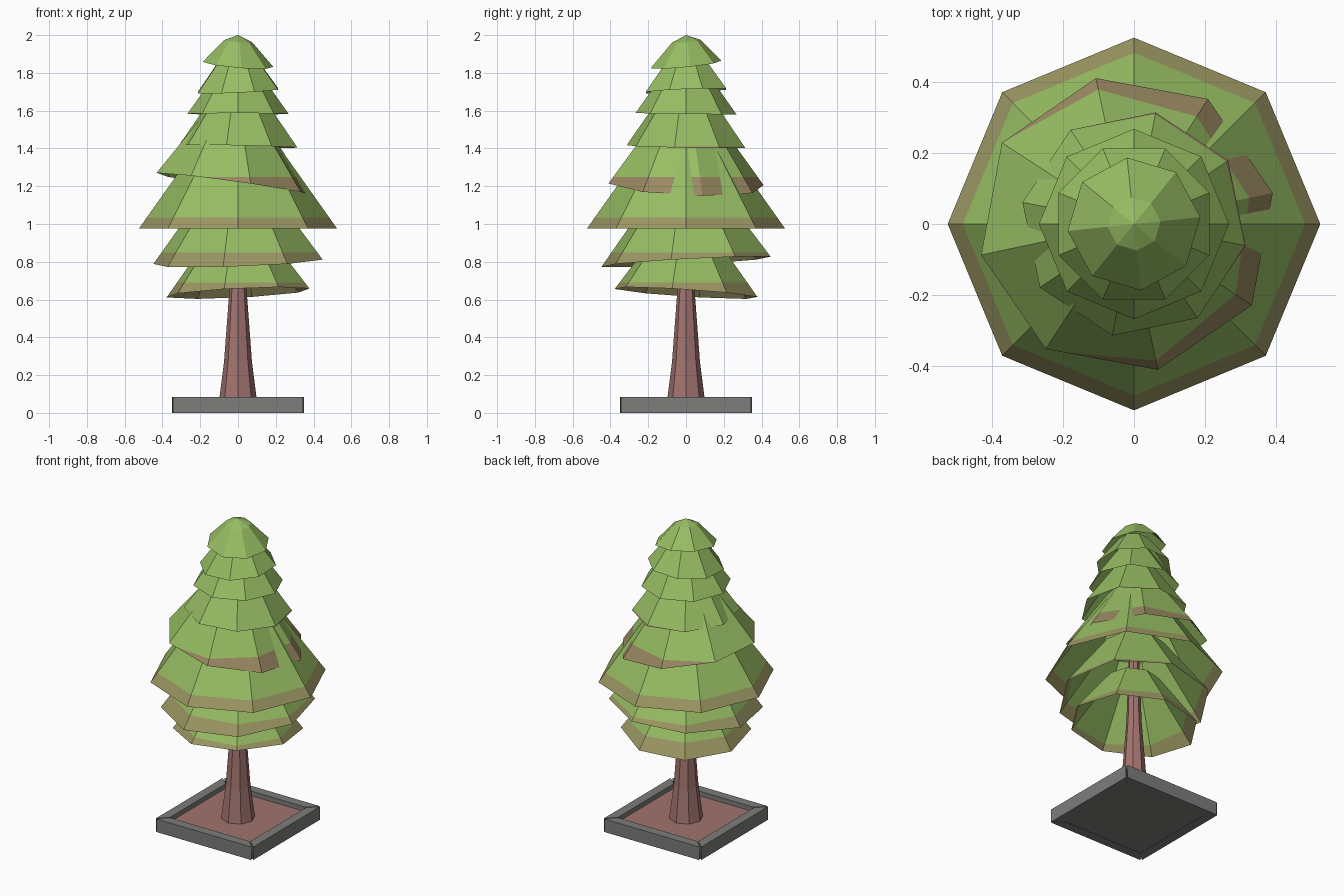
import bpy, bmesh, math

if "Cube" in bpy.data.objects:
    bpy.data.objects.remove(bpy.data.objects["Cube"])


def material(name, r, g, b):
    m = bpy.data.materials.new(name)
    m.diffuse_color = (r, g, b, 1)
    m.use_nodes = True
    m.node_tree.nodes["Principled BSDF"].inputs["Base Color"].default_value = m.diffuse_color
    return m


GREEN = material("leaf green", 0.31, 0.51, 0.125)
OLIVE = material("olive rim", 0.33, 0.31, 0.125)
TAN = material("tan rim", 0.32, 0.25, 0.12)
BARK = material("bark brown", 0.36, 0.175, 0.16)
STONE = material("stone grey", 0.205, 0.205, 0.20)


def finish(name, bm, mats):
    mesh = bpy.data.meshes.new(name)
    bm.to_mesh(mesh)
    bm.free()
    for m in mats:
        mesh.materials.append(m)
    obj = bpy.data.objects.new(name, mesh)
    bpy.context.collection.objects.link(obj)
    return obj


def lathe(profile, turn=0.0, sides=8):
    """Loft regular polygons through (radius, z); radius 0 makes a tip."""
    bm = bmesh.new()
    prev = None
    for r, z in profile:
        if r == 0:
            ring = [bm.verts.new((0, 0, z))] * sides
        else:
            angles = [math.radians(turn) + math.tau * i / sides for i in range(sides)]
            ring = [bm.verts.new((r * math.cos(a), r * math.sin(a), z)) for a in angles]
        if prev:
            for i in range(sides):
                j = (i + 1) % sides
                quad = [prev[i], prev[j], ring[j], ring[i]]
                bm.faces.new(quad[:3] if r == 0 else quad)
        prev = ring
    return bm


def prism(name, corners, z0, z1, mat):
    bm = bmesh.new()
    low = [bm.verts.new((x, y, z0)) for x, y in corners]
    high = [bm.verts.new((x, y, z1)) for x, y in corners]
    bm.faces.new(low[::-1])
    bm.faces.new(high)
    n = len(corners)
    for i in range(n):
        j = (i + 1) % n
        bm.faces.new((low[i], low[j], high[j], high[i]))
    return finish(name, bm, [mat])


def square(h):
    return [(-h, -h), (h, -h), (h, h), (-h, h)]


# Planter: four mitred kerbs, base slab and soil
for i, side in enumerate(("front", "right", "back", "left")):
    kerb = prism("kerb_" + side,
                 [(-0.343, -0.35), (0.343, -0.35), (0.287, -0.29), (-0.287, -0.29)],
                 0, 0.085, STONE)
    kerb.rotation_euler.z = i * math.pi / 2
prism("planter_base", square(0.337), 0.002, 0.025, STONE)
prism("soil", square(0.295), 0.025, 0.055, BARK)

# Trunk, running up inside the foliage
finish("trunk", lathe([(0.102, 0.05), (0.074, 0.27), (0.045, 0.66),
                       (0.03, 1.15), (0, 1.7)]), [BARK])

# Foliage: open skirts, each turned and tilted
# rim radius, rim z, shoulder z, tip z, turn, tilt x, tilt y, rim colour top z, rim colour
tiers = [
    (0.385, 0.635, 0.945, 1.00, -11, 0.05, -0.065, 0.69, OLIVE),
    (0.455, 0.80, 1.17, 1.23, -10, 0.035, 0.055, 0.85, OLIVE),
    (0.525, 0.975, 1.42, 1.48, 0, 0, 0, 1.035, OLIVE),
    (0.42, 1.21, 1.55, 1.61, 12, -0.14, -0.04, 1.25, TAN),
    (0.32, 1.41, 1.685, 1.74, -11, -0.02, -0.02, 1.41, TAN),
    (0.268, 1.583, 1.81, 1.85, 0, 0, -0.015, 0, TAN),
    (0.23, 1.705, 1.89, 1.93, 22.5, 0.045, 0.045, 0, TAN),
    (0.188, 1.845, 1.968, 2.0, 6, -0.08, 0.10, 0, TAN),
]
for n, (r, z, shoulder, tip, turn, tx, ty, band, rim) in enumerate(tiers, 1):
    bm = lathe([(r, z), (r * 0.4, shoulder), (0, tip)], turn)
    for v in bm.verts:
        v.co.z += tx * v.co.x + ty * v.co.y
    # cut the rim colour at a level height
    if band:
        bmesh.ops.bisect_plane(bm, geom=bm.verts[:] + bm.edges[:] + bm.faces[:],
                               plane_co=(0, 0, band), plane_no=(0, 0, 1))
        for f in bm.faces:
            f.material_index = int(f.calc_center_median().z < band)
    skirt = finish("foliage_tier_%d" % n, bm, [GREEN, rim])
    if n == 4:
        skirt.location.x = -0.02
